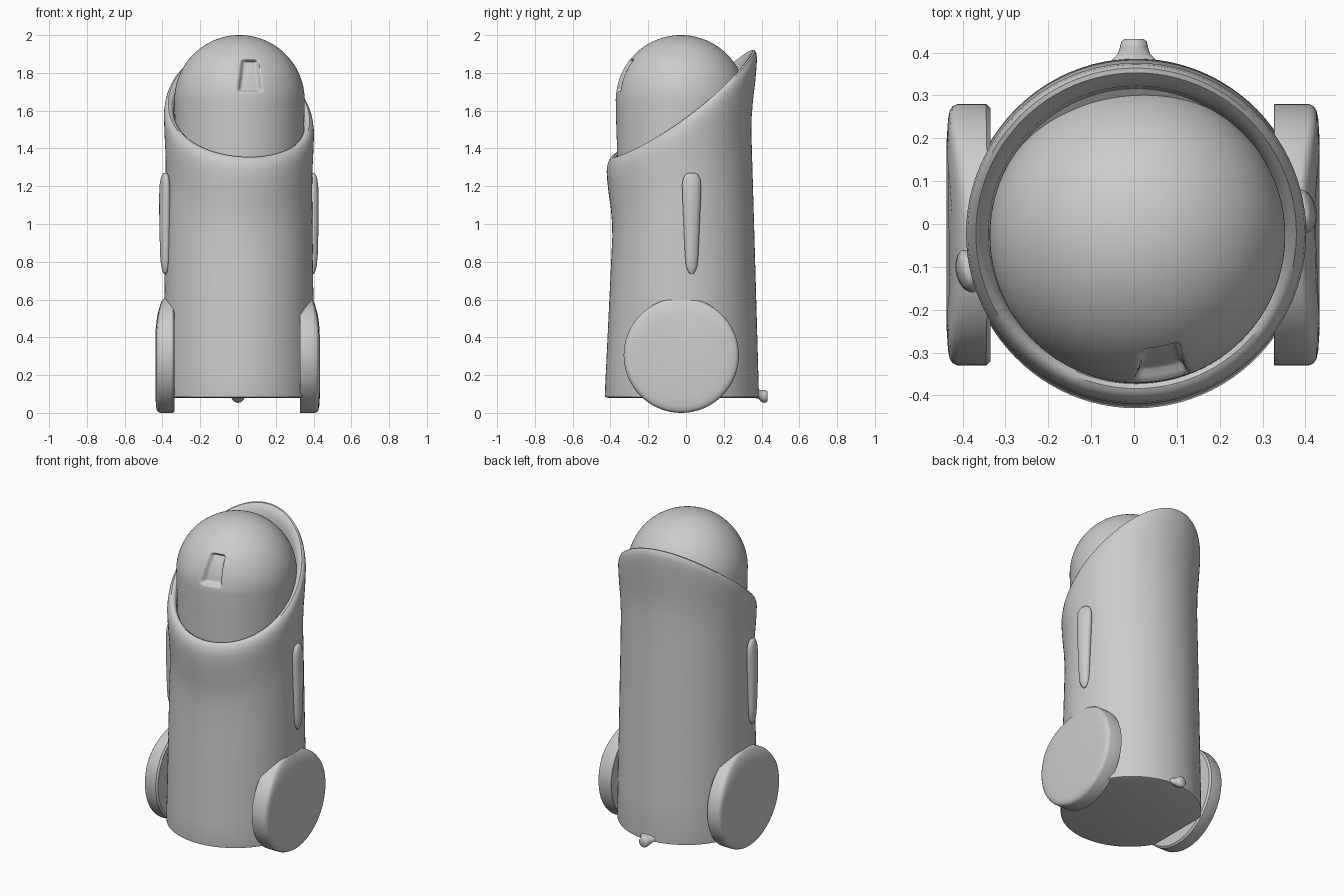
import bpy
import bmesh
from math import sin, cos, pi, radians
from mathutils import Vector, Matrix

if "Cube" in bpy.data.objects:
    bpy.data.objects.remove(bpy.data.objects["Cube"])

CX, CY = 0.005, -0.022      # body axis
YAW = radians(9)            # upper part is turned slightly to +x


def loft(name, rings, angle=40):
    """Skin a list of equal-length closed rings and cap both ends."""
    bm = bmesh.new()
    loops = [[bm.verts.new(p) for p in ring] for ring in rings]
    n = len(loops[0])
    for a, b in zip(loops, loops[1:]):
        for i in range(n):
            j = (i + 1) % n
            bm.faces.new((a[i], a[j], b[j], b[i]))
    bm.faces.new(loops[0][::-1])
    bm.faces.new(loops[-1])
    bmesh.ops.recalc_face_normals(bm, faces=bm.faces[:])
    for f in bm.faces:
        f.smooth = True
    mesh = bpy.data.meshes.new(name)
    bm.to_mesh(mesh)
    bm.free()
    mesh.set_sharp_from_angle(angle=radians(angle))
    obj = bpy.data.objects.new(name, mesh)
    bpy.context.collection.objects.link(obj)
    return obj


def smooth(t):
    t = min(max(t, 0), 1)
    return t * t * (3 - 2 * t)


def angles(n):
    return [2 * pi * i / n for i in range(n)]


# Body: round sleeve with a slanted, rolled collar
def rim_height(x, y):
    u = -x * sin(YAW) + y * cos(YAW)
    return 1.59 + 0.76 * u + 0.32 * u * u


def body_ring(rx, ry, drop=0.0, z=None, mix=0.0):
    pts = []
    for a in angles(96):
        x, y = rx * cos(a), ry * sin(a)
        top = rim_height(x, y) - drop
        h = top if z is None else z + (top - z) * mix
        pts.append((CX + x, CY + y, h))
    return pts


body = [body_ring(0.385, 0.392, z=0.08), body_ring(0.399, 0.406, z=0.085),
        body_ring(0.40, 0.408, z=0.10)]
for k in range(1, 7):
    f = k / 6
    body.append(body_ring(0.40 - 0.012 * f, 0.408 - 0.04 * f, 0.42, 0.10, f))
for drop, rx, ry in [(0.34, 0.388, 0.37), (0.26, 0.389, 0.377), (0.18, 0.393, 0.388),
                     (0.11, 0.396, 0.395), (0.06, 0.397, 0.398), (0.03, 0.393, 0.394),
                     (0.01, 0.385, 0.386), (0.0, 0.374, 0.375), (0.002, 0.362, 0.362),
                     (0.012, 0.352, 0.351), (0.03, 0.345, 0.344), (0.10, 0.338, 0.338)]:
    body.append(body_ring(rx, ry, drop))
loft("body_sleeve", body)

# Domed head with a soft recess in its front
HC, HR = Vector((0.008, -0.027, 1.655)), 0.345


def head_point(r, a, z):
    x, y = HC.x + r * cos(a), HC.y + r * sin(a)
    if y < HC.y:
        dz = z - 1.785
        half = 0.05 - 0.12 * dz
        mask = smooth((half - abs(x - 0.062)) / 0.022 + 0.4) * smooth((0.085 - abs(dz)) / 0.022 + 0.3)
        y += 0.035 * mask
    return x, y, z


profile = [(0.336, 1.2), (0.338, 1.4), (0.343, 1.55)]
profile += [(HR * cos(t), HC.z + HR * sin(t)) for t in [pi / 2 * i / 90 for i in range(90)]]
loft("head_dome", [[head_point(r, a, z) for a in angles(240)] for r, z in profile], 60)

# Side wheels: thick discs with rounded outer edges
def wheel(name, side, x_in, x_out, inner_bevel):
    width = x_out - x_in
    rings = []
    for d, inset in [(0, inner_bevel), (inner_bevel, 0), (width - 0.022, 0), (width - 0.011, 0.005),
                     (width - 0.004, 0.015), (width, 0.035), (width + 0.003, 0.08)]:
        ring = []
        for a in angles(72):
            r = 0.305 - inset
            y, z = -0.025 + r * cos(a), 0.305 + r * sin(a)
            lean = 0.03 * max(0, (z - 0.4) / 0.2) ** 2 * d / width
            ring.append((side * (x_in + d - lean), y, z))
        rings.append(ring)
    loft(name, rings, 35)


wheel("wheel_left", -1, 0.335, 0.434, 0.01)
wheel("wheel_right", 1, 0.327, 0.43, 0.001)

# Slim tapered side pods
POD = [(0.735, 0.008, 0.006), (0.75, 0.02, 0.014), (0.78, 0.031, 0.021), (0.84, 0.036, 0.026),
       (1.0, 0.043, 0.03), (1.15, 0.05, 0.03), (1.21, 0.051, 0.027), (1.24, 0.046, 0.022),
       (1.26, 0.035, 0.015), (1.27, 0.018, 0.008)]
for name, x, y, turn in [("pod_right", 0.396, 0.03, 11), ("pod_left", -0.386, -0.11, 13)]:
    turn_m = Matrix.Rotation(radians(turn), 3, 'Z')
    loft(name, [[Vector((x, y, z)) + turn_m @ Vector((t * cos(a), w * sin(a), 0))
                 for a in angles(32)] for z, w, t in POD], 60)

# Small rear nub at the base
NUB = [(0.34, 0.08, 0.02, 0.105), (0.385, 0.05, 0.024, 0.098), (0.397, 0.038, 0.03, 0.09),
       (0.412, 0.033, 0.034, 0.087), (0.426, 0.03, 0.032, 0.087), (0.432, 0.022, 0.024, 0.087)]
loft("rear_nub", [[(rx * cos(a), y, zc + rz * sin(a)) for a in angles(24)]
                  for y, rx, rz, zc in NUB], 60)
